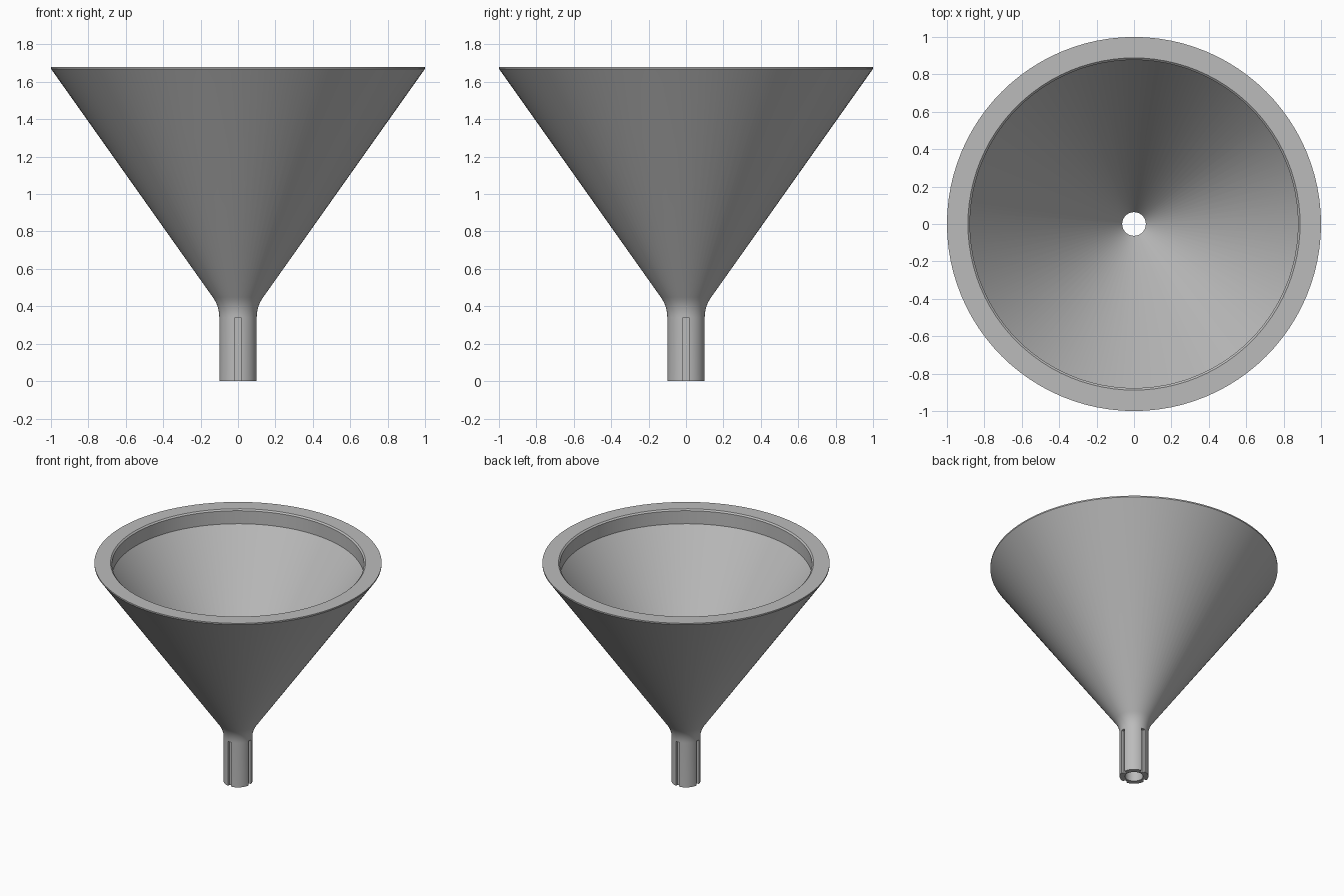
import bpy
import bmesh
import math
from mathutils import Matrix, Vector

cube = bpy.data.objects.get("Cube")
if cube:
    bpy.data.objects.remove(cube, do_unlink=True)

SEGMENTS = 96
TOP = 1.68
SPOUT_R, BORE_R = 0.1, 0.063
SLOT_TOP, SLOT_WIDTH, SLOT_DEPTH = 0.34, 0.03, 0.02

# Single grey plastic
grey = bpy.data.materials.new("grey plastic")
grey.use_nodes = True
colour = (0.5, 0.5, 0.5, 1)
grey.diffuse_color = colour
grey.node_tree.nodes["Principled BSDF"].inputs["Base Color"].default_value = colour


def make_object(name, bm):
    mesh = bpy.data.meshes.new(name)
    bm.to_mesh(mesh)
    bm.free()
    obj = bpy.data.objects.new(name, mesh)
    bpy.context.collection.objects.link(obj)
    return obj


def fillet(start, corner, end, steps):
    """Smooth curve from start to end, tangent to both legs of the corner."""
    a, b, c = Vector(start), Vector(corner), Vector(end)
    return [tuple(a.lerp(b, i / steps).lerp(b.lerp(c, i / steps), i / steps))
            for i in range(steps + 1)]


def lathe(name, profile):
    """Revolve a closed (radius, height) outline around z."""
    bm = bmesh.new()
    verts = [bm.verts.new((r, 0, z)) for r, z in profile]
    edges = [bm.edges.new((v, verts[i - 1])) for i, v in enumerate(verts)]
    bmesh.ops.spin(bm, geom=verts + edges, cent=(0, 0, 0), axis=(0, 0, 1),
                   angle=math.tau, steps=SEGMENTS, use_merge=True)
    bmesh.ops.remove_doubles(bm, verts=bm.verts, dist=0.0001)
    bmesh.ops.recalc_face_normals(bm, faces=bm.faces)
    return make_object(name, bm)


# Funnel body: spout, flared neck, cone, flat rim and recessed seat
outside = [(SPOUT_R, 0)]
outside += fillet((SPOUT_R, 0.34), (SPOUT_R, 0.40), (0.135, 0.449), 8)
outside += [(1, 1.67), (1, TOP)]
inside = [(0.888, TOP), (0.877, TOP - 0.01), (0.877, 1.57), (BORE_R, 0.422), (BORE_R, 0)]
funnel = lathe("funnel", outside + inside)
funnel.data.materials.append(grey)

# Four shallow air slots down the spout
bm = bmesh.new()
for i in range(4):
    place = (Matrix.Rotation(i * math.pi / 2, 4, "Z")
             @ Matrix.Translation((SPOUT_R - SLOT_DEPTH + 0.05, 0, SLOT_TOP / 2 - 0.05))
             @ Matrix.Diagonal((0.1, SLOT_WIDTH, SLOT_TOP + 0.1, 1)))
    bmesh.ops.create_cube(bm, size=1, matrix=place)
cutter = make_object("slot_cutter", bm)
cutter.hide_render = True

cut = funnel.modifiers.new("air slots", "BOOLEAN")
cut.operation = "DIFFERENCE"
cut.solver = "EXACT"
cut.object = cutter
bpy.ops.object.select_all(action="DESELECT")
bpy.context.view_layer.objects.active = funnel
funnel.select_set(True)
bpy.ops.object.modifier_apply(modifier=cut.name)
bpy.data.objects.remove(cutter, do_unlink=True)

bpy.ops.object.shade_smooth_by_angle(angle=math.radians(30))
